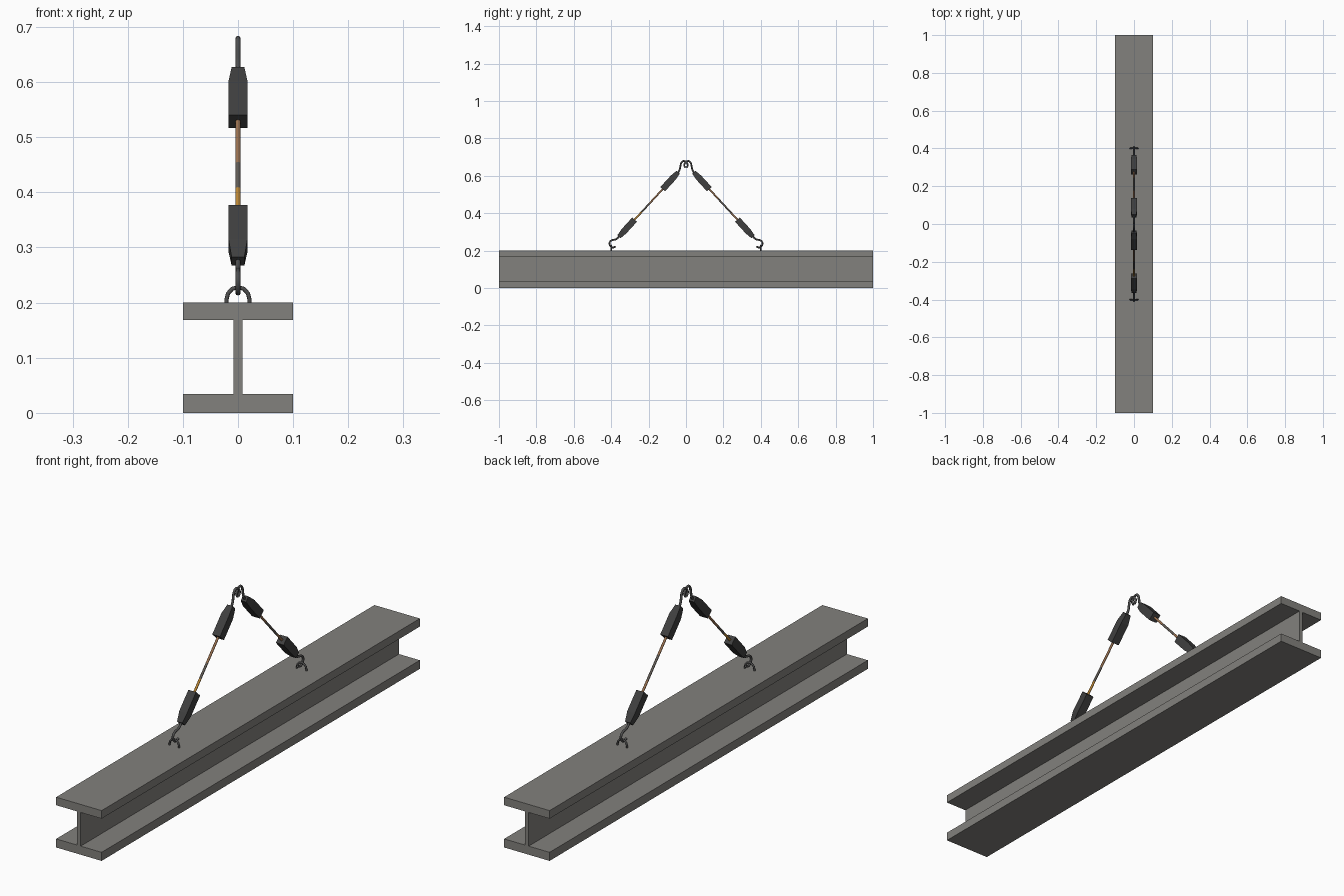
import bpy, bmesh, math
from mathutils import Vector, Matrix

if "Cube" in bpy.data.objects:
    bpy.data.objects.remove(bpy.data.objects["Cube"])


def mat(name, r, g, b):
    m = bpy.data.materials.new(name)
    m.diffuse_color = (r, g, b, 1)
    m.use_nodes = True
    m.node_tree.nodes["Principled BSDF"].inputs["Base Color"].default_value = m.diffuse_color
    return m


BEAM = mat("beam grey", 0.225, 0.22, 0.205)
DARK = mat("fitting dark grey", 0.05, 0.05, 0.05)
HOOK = mat("hook grey", 0.075, 0.075, 0.075)
ORANGE = mat("cable orange", 0.50, 0.24, 0.035)
BROWN = mat("cable brown", 0.32, 0.165, 0.08)
GREY = mat("cable grey", 0.12, 0.105, 0.09)


def finish(name, bm, material):
    bmesh.ops.recalc_face_normals(bm, faces=bm.faces)
    me = bpy.data.meshes.new(name)
    bm.to_mesh(me)
    bm.free()
    me.materials.append(material)
    ob = bpy.data.objects.new(name, me)
    bpy.context.collection.objects.link(ob)
    return ob


def loft(name, sections, material):
    """Skin a list of closed point loops and cap both ends."""
    bm = bmesh.new()
    rings = [[bm.verts.new(p) for p in s] for s in sections]
    n = len(rings[0])
    for a, b in zip(rings, rings[1:]):
        for i in range(n):
            j = (i + 1) % n
            bm.faces.new((a[i], a[j], b[j], b[i]))
    bm.faces.new(rings[0])
    bm.faces.new(rings[-1])
    return finish(name, bm, material)


def tube(name, pts, radius, material, sides=8):
    """Round bar that follows a planar path."""
    pts = [Vector(p) for p in pts]
    plane = Vector((1, 0, 0)) if all(abs(p.x) < 1e-6 for p in pts) else Vector((0, 1, 0))
    sections = []
    for i, p in enumerate(pts):
        t = (pts[min(i + 1, len(pts) - 1)] - pts[max(i - 1, 0)]).normalized()
        side = t.cross(plane).normalized()
        sections.append([p + radius * (math.cos(a) * side + math.sin(a) * plane)
                         for a in (2 * math.pi * k / sides for k in range(sides))])
    ob = loft(name, sections, material)
    for f in ob.data.polygons:
        f.use_smooth = len(f.vertices) == 4
    return ob


# I-beam: half profile mirrored across x
half = [(0.1, 0), (0.1, 0.034), (0.008, 0.034), (0.008, 0.168), (0.1, 0.168), (0.1, 0.2)]
profile = half + [(-x, z) for x, z in reversed(half)]
loft("i_beam", [[(x, y, z) for x, z in profile] for y in (-1, 1)], BEAM)

# Sling leg layout in the (y, z) plane, for the front leg
AXIS = Vector((0, 0.676, 0.737)).normalized()
LOW = Vector((0, -0.275, 0.3655))
HIGH = Vector((0, -0.125, 0.5285))
LOW_HOOK = [(-0.355, 0.279), (-0.366, 0.266), (-0.378, 0.259), (-0.395, 0.257),
            (-0.407, 0.249), (-0.410, 0.236), (-0.403, 0.222), (-0.390, 0.216),
            (-0.375, 0.222)]
HIGH_HOOK = [(-0.046, 0.612), (-0.034, 0.630), (-0.030, 0.650), (-0.027, 0.668),
             (-0.018, 0.679), (-0.006, 0.679), (0.006, 0.669), (0.011, 0.656),
             (0.003, 0.643)]


def smooth_path(pts):
    """One round of corner cutting."""
    out = [pts[0]]
    for a, b in zip(pts, pts[1:]):
        out += [tuple(u * (1 - f) + v * f for u, v in zip(a, b)) for f in (0.25, 0.75)]
    return out + [pts[-1]]


for name, s in (("front", 1), ("back", -1)):
    flip = lambda p: Vector((p[0], p[1] * s, p[2]))

    # Square sockets with tapered noses
    for part, base, direction in (("lower", LOW, -AXIS), ("upper", HIGH, AXIS)):
        u = Vector((1, 0, 0))
        v = direction.cross(u)
        secs = []
        for dist, r in ((0, 0.017), (0.085, 0.017), (0.123, 0.0115)):
            secs.append([flip(base + direction * dist + u * a * r + v * b * r)
                         for a, b in ((1, 1), (-1, 1), (-1, -1), (1, -1))])
        loft(f"{name}_{part}_socket", secs, DARK)

    # Cable in coloured lengths
    cuts = (0, 0.25, 0.53, 1) if s == 1 else (0, 0.22, 0.68, 1)
    colours = (ORANGE, GREY, BROWN) if s == 1 else (BROWN, GREY, BROWN)
    for k in range(3):
        tube(f"{name}_cable_{k + 1}",
             [flip(LOW.lerp(HIGH, cuts[k])), flip(LOW.lerp(HIGH, cuts[k + 1]))],
             0.0048, colours[k])

    # Hooks at both ends
    for part, path in (("lower", LOW_HOOK), ("upper", HIGH_HOOK)):
        tube(f"{name}_{part}_hook", [flip((0, y, z)) for y, z in smooth_path(path)],
             0.0048, HOOK)

    # Lifting eye on the top flange
    arch = [(0.021 * math.cos(a), -0.4 * s, 0.205 + 0.023 * math.sin(a))
            for a in (math.pi * k / 6 for k in range(7))]
    arch = [(0.021, -0.4 * s, 0.198)] + arch + [(-0.021, -0.4 * s, 0.198)]
    tube(f"{name}_lifting_eye", arch, 0.0038, HOOK)
